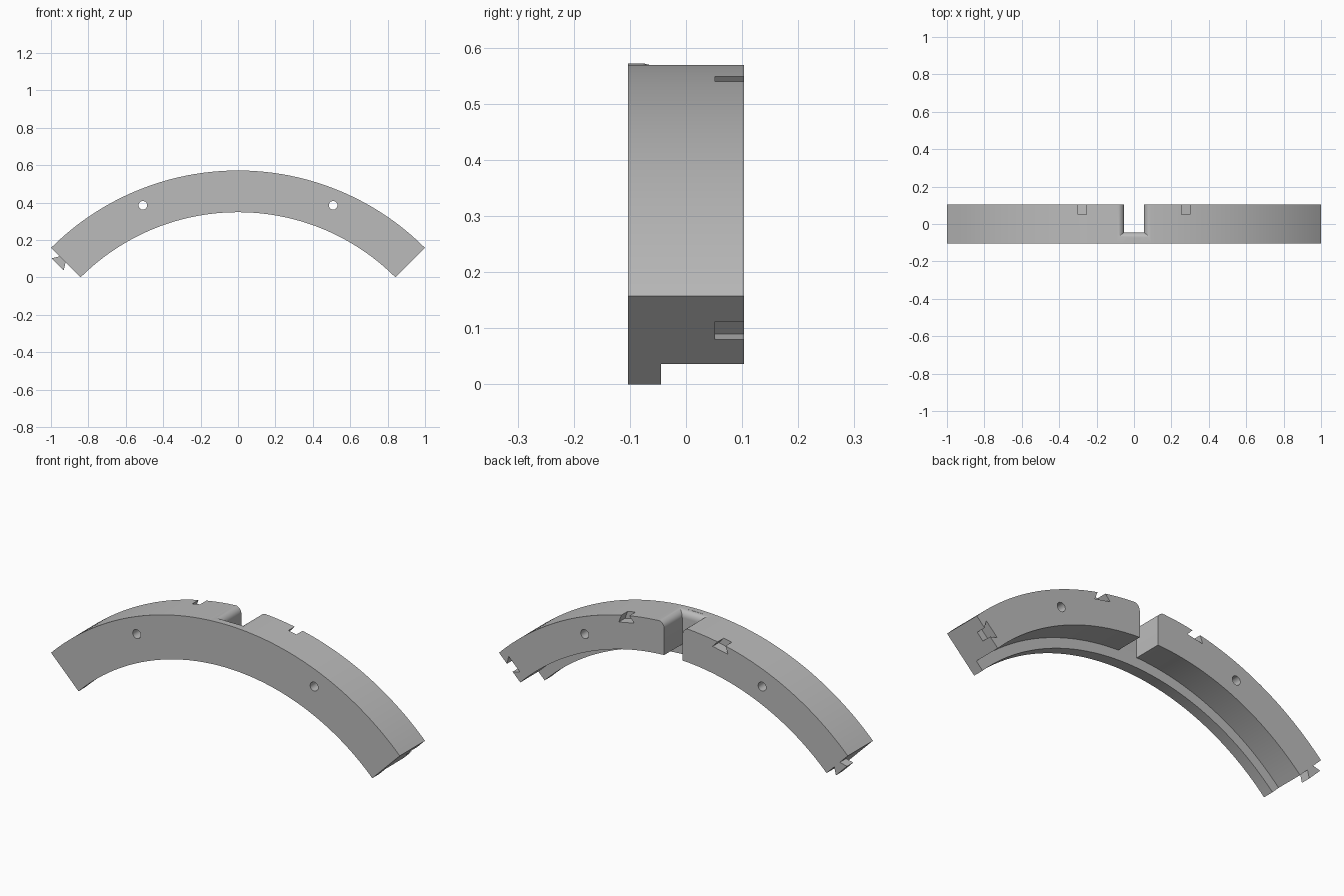
import bpy
import bmesh
from math import sin, cos, pi, radians
from mathutils import Vector

if "Cube" in bpy.data.objects:
    bpy.data.objects.remove(bpy.data.objects["Cube"], do_unlink=True)

OUTER, INNER, REBATE = 1.414, 1.191, 1.242   # radii of the arch
CENTRE_Z = -0.842
FRONT, STEP, BACK = -0.103, -0.045, 0.103    # depths along y

grey = bpy.data.materials.new("plain grey")
grey.use_nodes = True
grey.diffuse_color = (0.5, 0.5, 0.5, 1)
grey.node_tree.nodes["Principled BSDF"].inputs["Base Color"].default_value = (0.5, 0.5, 0.5, 1)


def polar(angle, radius, y=0.0):
    """Point on the arch, angle measured from the top towards +x."""
    return Vector((radius * sin(angle), y, radius * cos(angle) + CENTRE_Z))


def loft(bm, sections):
    """Closed skin through matching cross-sections, capped at both ends."""
    rings = [[bm.verts.new(p) for p in s] for s in sections]
    faces = [bm.faces.new(rings[0]), bm.faces.new(rings[-1])]
    n = len(rings[0])
    for a, b in zip(rings, rings[1:]):
        for i in range(n):
            j = (i + 1) % n
            faces.append(bm.faces.new((a[i], a[j], b[j], b[i])))
    bmesh.ops.recalc_face_normals(bm, faces=faces)


def dovetail(bm, origin, direction, y_end):
    """Key that widens along the direction, used for the tail and its sockets."""
    side = Vector((direction.z, 0, -direction.x))
    half = [(-0.015, 0.023), (0, 0.023), (0.036, 0.045)]
    outline = half + [(s, -w) for s, w in reversed(half)]
    loft(bm, [[origin + direction * s + side * w + Vector((0, y, 0)) for s, w in outline]
              for y in (0.052, y_end)])


def make_object(name, bm):
    mesh = bpy.data.meshes.new(name)
    bm.to_mesh(mesh)
    bm.free()
    mesh.materials.append(grey)
    obj = bpy.data.objects.new(name, mesh)
    bpy.context.collection.objects.link(obj)
    return obj


# Arch: stepped section swept through a quarter turn
section = [(INNER, FRONT), (OUTER, FRONT), (OUTER, BACK),
           (REBATE, BACK), (REBATE, STEP), (INNER, STEP)]
end = pi / 4
STEPS = 72
bm = bmesh.new()
loft(bm, [[polar(end * (2 * i / STEPS - 1), r, y) for r, y in section]
          for i in range(STEPS + 1)])
arch = make_object("arch_segment", bm)

bm = bmesh.new()
# Centre notch with a rounded upper rim
rim = [(0.0, 0.2)] + [(1 - cos(t), 0.571 - 0.035 * (1 - sin(t)))
                      for t in (pi / 2 * i / 8 for i in range(9))] + [(1.0, 0.7)]
notch = []
for flare, z in rim:
    w, y = 0.053 + 0.037 * flare, STEP - 0.028 * flare
    notch.append([(-w, y, z), (w, y, z), (w, 0.2, z), (-w, 0.2, z)])
loft(bm, notch)
# Pin holes and top sockets on both sides
for s in (-1, 1):
    hole = polar(s * radians(22.5), 1.329)
    loft(bm, [[hole + Vector((0.023 * cos(k * pi / 16), y, 0.023 * sin(k * pi / 16)))
               for k in range(32)] for y in (-0.2, 0.2)])
    a = s * radians(11.25)
    dovetail(bm, polar(a, OUTER), Vector((-sin(a), 0, -cos(a))), 0.15)
# Socket in the +x end
dovetail(bm, polar(end, 1.327), Vector((-cos(end), 0, sin(end))), 0.15)
cutter = make_object("cutter", bm)
cutter.hide_render = True

bpy.context.view_layer.objects.active = arch
mod = arch.modifiers.new("cuts", 'BOOLEAN')
mod.operation = 'DIFFERENCE'
mod.solver = 'EXACT'
mod.object = cutter
bpy.ops.object.modifier_apply(modifier=mod.name)
bpy.data.objects.remove(cutter, do_unlink=True)

# Tail on the -x end
bm = bmesh.new()
dovetail(bm, polar(-end, 1.327), Vector((-cos(end), 0, -sin(end))), BACK)
tail = make_object("dovetail_tail", bm)

# Smooth curved faces, keep edges sharp
bpy.ops.object.select_all(action='DESELECT')
arch.select_set(True)
bpy.context.view_layer.objects.active = arch
bpy.ops.object.shade_smooth_by_angle(angle=radians(25))
